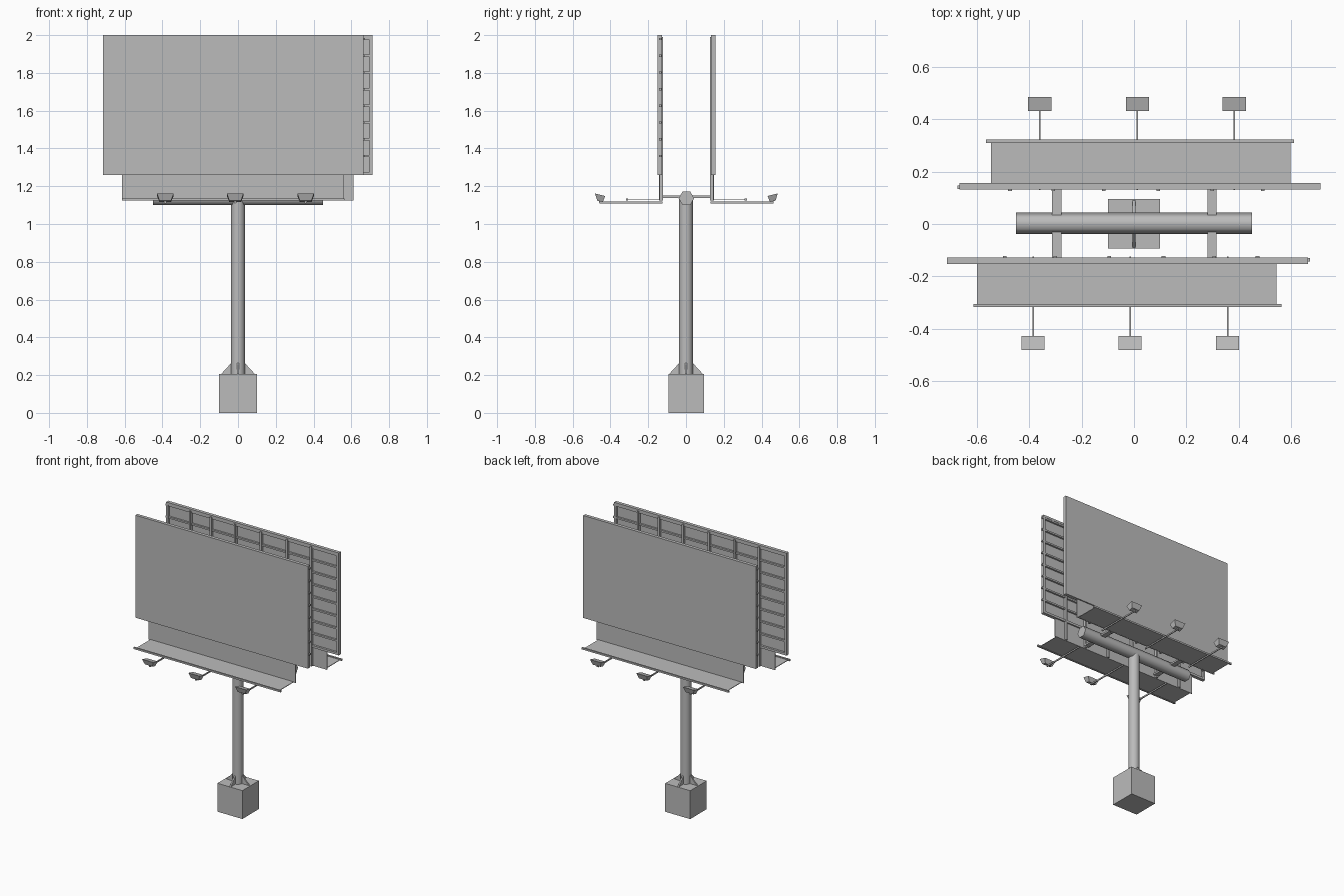
import bpy
import bmesh
import math
from mathutils import Matrix, Vector

cube = bpy.data.objects.get("Cube")
if cube:
    bpy.data.objects.remove(cube, do_unlink=True)

steel = bpy.data.materials.new("grey_steel")
steel.use_nodes = True
steel.diffuse_color = (0.5, 0.5, 0.5, 1)
steel.node_tree.nodes["Principled BSDF"].inputs["Base Color"].default_value = (0.5, 0.5, 0.5, 1)


def finish(name, bm, turn=None):
    """Turn a bmesh into a named object, optionally placed by a matrix."""
    if turn:
        bm.transform(turn)
    bmesh.ops.recalc_face_normals(bm, faces=bm.faces)
    mesh = bpy.data.meshes.new(name)
    bm.to_mesh(mesh)
    bm.free()
    mesh.materials.append(steel)
    obj = bpy.data.objects.new(name, mesh)
    bpy.context.collection.objects.link(obj)
    return obj


def add_box(bm, x, y, z):
    """Add a box given as (low, high) ranges."""
    low, high = Vector((x[0], y[0], z[0])), Vector((x[1], y[1], z[1]))
    place = Matrix.Translation((low + high) / 2) @ Matrix.Diagonal((*(high - low), 1))
    return bmesh.ops.create_cube(bm, size=1, matrix=place)["verts"]


def boxes(name, ranges, turn=None):
    bm = bmesh.new()
    for r in ranges:
        add_box(bm, *r)
    return finish(name, bm, turn)


def tube(name, radius, length, sides, place):
    bm = bmesh.new()
    bmesh.ops.create_cone(bm, cap_ends=True, segments=sides, radius1=radius,
                          radius2=radius, depth=length, matrix=place)
    obj = finish(name, bm)
    for poly in obj.data.polygons:
        poly.use_smooth = len(poly.vertices) == 4
    return obj


# Footing block and the gussets bracing the column
boxes("footing", [((-0.1, 0.1), (-0.093, 0.095), (0, 0.205))])
bm = bmesh.new()
for i in range(4):
    spin = Matrix.Rotation(i * math.pi / 2, 4, 'Z')
    sides = []
    for t in (-0.005, 0.005):
        outline = [(0.03, t, 0.2), (0.09, t, 0.205), (0.035, t, 0.265)]
        sides.append([bm.verts.new(spin @ Vector(p)) for p in outline])
    a, b = sides
    bm.faces.new(a)
    bm.faces.new(b[::-1])
    for k in range(3):
        n = (k + 1) % 3
        bm.faces.new((a[k], b[k], b[n], a[n]))
finish("gussets", bm)

# Column and crossbeam
tube("column", 0.037, 0.94, 16, Matrix.Translation((0, 0, 0.67)))
tube("crossbeam", 0.041, 0.9, 6,
     Matrix.Translation((0, 0.002, 1.136)) @ Matrix.Rotation(math.pi / 2, 4, 'Y'))

# Brackets tying both boards to the beam
boxes("beam_brackets", [((c - 0.018, c + 0.018), (-0.13, 0.135), (1.138, 1.15))
                        for c in (-0.295, 0.298)])

# One advertising board with all its fittings; the second is turned half round
LEFT, RIGHT, LOW, HIGH = -0.715, 0.665, 1.26, 2.0
POSTS = [LEFT + f * (RIGHT - LEFT) for f in (0.16, 0.3, 0.45, 0.6, 0.74, 0.86)]
ROWS = [1.36 + 0.0885 * i for i in range(8)]
LAMPS = (-0.385, -0.015, 0.358)


def board(prefix, turn):
    boxes(prefix + "_panel", [((LEFT, RIGHT), (-0.152, -0.143), (LOW, HIGH))], turn)

    # Border frame behind the panel
    depth = (-0.144, -0.128)
    boxes(prefix + "_border", [
        ((LEFT, RIGHT), depth, (LOW, LOW + 0.016)),
        ((LEFT, RIGHT), depth, (HIGH - 0.016, HIGH)),
        ((LEFT, LEFT + 0.016), depth, (LOW, HIGH)),
        ((RIGHT - 0.016, RIGHT), depth, (LOW, HIGH))], turn)

    # Upright posts and horizontal rails
    boxes(prefix + "_posts", [((p - 0.007, p + 0.007), (-0.142, -0.122), (1.125, HIGH - 0.01))
                              for p in POSTS], turn)
    boxes(prefix + "_rails", [((LEFT + 0.005, RIGHT + 0.008), (-0.144, -0.13), (r - 0.006, r + 0.006))
                              for r in ROWS], turn)

    # Skirt below the panel, walkway and its edge rail
    boxes(prefix + "_skirt", [((-0.613, 0.56), (-0.144, -0.138), (1.125, LOW))], turn)
    boxes(prefix + "_walkway", [((-0.6, 0.545), (-0.31, -0.14), (1.126, 1.13))], turn)
    boxes(prefix + "_walkway_edge", [((-0.613, 0.563), (-0.318, -0.306), (1.124, 1.136))], turn)

    # Lamp arms
    boxes(prefix + "_lamp_arms", [((c - 0.003, c + 0.003), (-0.458, -0.125), (1.109, 1.119))
                                  for c in LAMPS], turn)

    # Floodlights: tapered housings tilted towards the panel
    bm = bmesh.new()
    for c in LAMPS:
        for v in add_box(bm, (c - 0.044, c + 0.044), (-0.482, -0.428), (1.12, 1.155)):
            if v.co.z < 1.13:
                v.co.x = c + (v.co.x - c) * 0.7
                v.co.y = -0.455 + (v.co.y + 0.455) * 0.55
            v.co.z -= (v.co.y + 0.455) * 0.25
        add_box(bm, (c - 0.006, c + 0.006), (-0.46, -0.448), (1.11, 1.125))
    finish(prefix + "_floodlights", bm, turn)


board("front", None)
board("back", Matrix.Translation((-0.002, 0.004, 0)) @ Matrix.Rotation(math.pi, 4, 'Z'))
